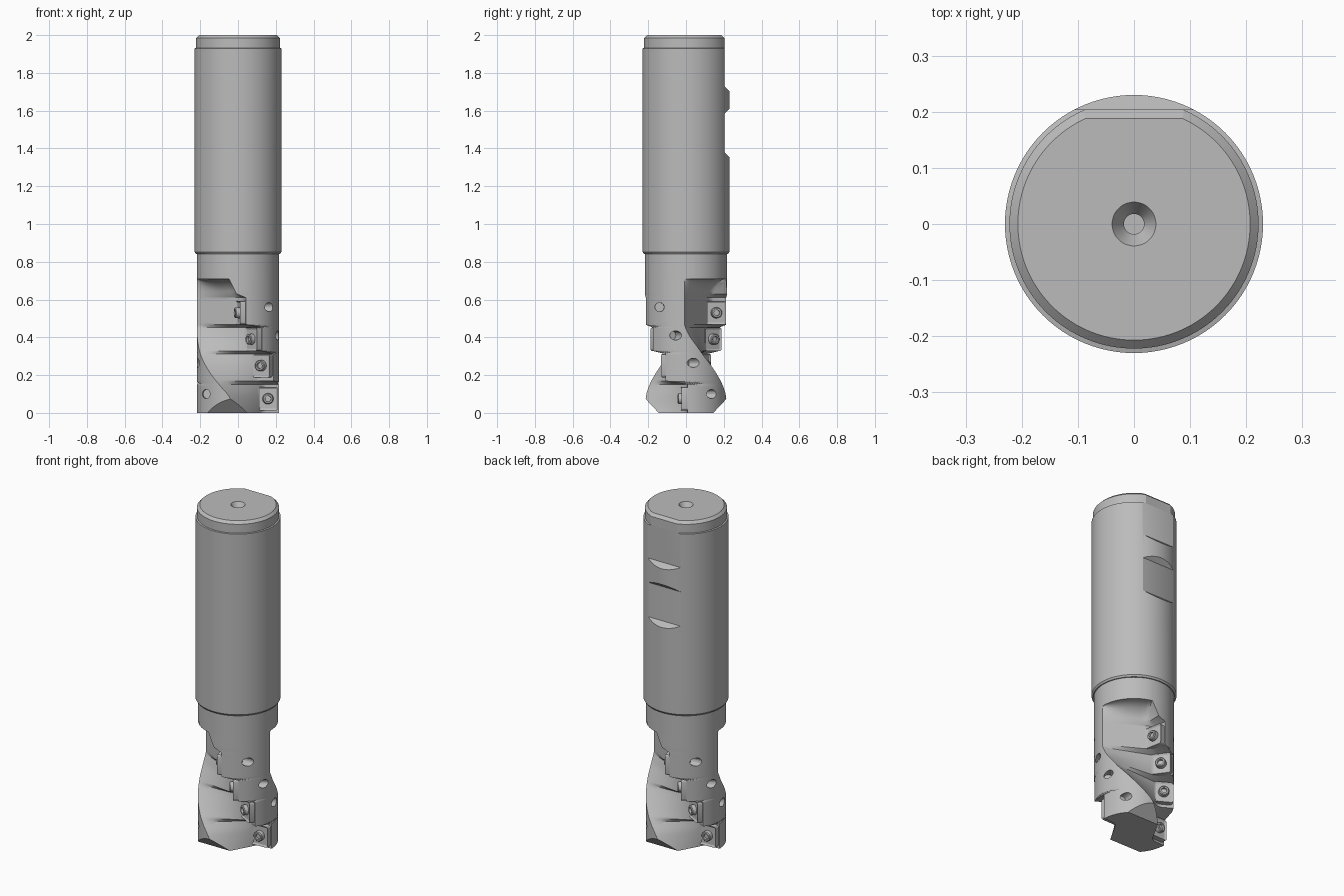
import bpy, bmesh, math
from mathutils import Matrix, Vector

cube = bpy.data.objects.get("Cube")
if cube:
    bpy.data.objects.remove(cube, do_unlink=True)

steel = bpy.data.materials.new("steel_grey")
steel.use_nodes = True
GREY = (0.5, 0.5, 0.5, 1)
steel.diffuse_color = GREY
steel.node_tree.nodes["Principled BSDF"].inputs["Base Color"].default_value = GREY

R = 0.217                                    # cutter body radius
INSERT_Z = (0.075, 0.25, 0.39, 0.53)         # insert centre heights
WALL_DEG = (2, -30, -54, -79)                # pocket wall direction at each insert


def finish(name, bm, smooth=30):
    bmesh.ops.remove_doubles(bm, verts=bm.verts, dist=1e-5)
    bmesh.ops.recalc_face_normals(bm, faces=bm.faces)
    me = bpy.data.meshes.new(name)
    bm.to_mesh(me)
    bm.free()
    me.materials.append(steel)
    ob = bpy.data.objects.new(name, me)
    bpy.context.collection.objects.link(ob)
    if smooth:
        shade(ob, smooth)
    return ob


def select(ob):
    bpy.ops.object.select_all(action='DESELECT')
    ob.select_set(True)
    bpy.context.view_layer.objects.active = ob


def shade(ob, angle=30):
    select(ob)
    bpy.ops.object.shade_smooth_by_angle(angle=math.radians(angle))


def cut(ob, bm):
    cutter = finish("cutter", bm, 0)
    cutter.hide_render = True
    select(ob)
    mod = ob.modifiers.new("cut", 'BOOLEAN')
    mod.operation, mod.solver, mod.object = 'DIFFERENCE', 'EXACT', cutter
    bpy.ops.object.modifier_apply(modifier=mod.name)
    bpy.data.objects.remove(cutter, do_unlink=True)
    shade(ob)


def prism(bm, yz, half, sign=1):
    """Extrude a y-z outline along x; sign -1 turns it half way round z."""
    ends = [[bm.verts.new((x, sign * y, z)) for y, z in yz] for x in (-half, half)]
    n = len(yz)
    bm.faces.new(ends[0])
    bm.faces.new(ends[1][::-1])
    for i in range(n):
        j = (i + 1) % n
        bm.faces.new((ends[0][i], ends[1][i], ends[1][j], ends[0][j]))


def interp(table, z):
    for (z0, a), (z1, b) in zip(table, table[1:]):
        if z <= z1:
            return a + (b - a) * max(0, z - z0) / (z1 - z0)
    return table[-1][1]


# Shank: turned profile with a countersunk centre hole
bm = bmesh.new()
prof = [(0, 1.945), (0.018, 1.945), (0.018, 1.965), (0.039, 2.0), (0.207, 2.0), (0.222, 1.985),
        (0.222, 1.932), (0.23, 1.93), (0.23, 0.852), (0.223, 0.842), (0, 0.842)]
vs = [bm.verts.new((r, 0, z)) for r, z in prof]
es = [bm.edges.new(p) for p in zip(vs, vs[1:])]
bmesh.ops.spin(bm, geom=vs + es, cent=(0, 0, 0), axis=(0, 0, 1), angle=math.tau, steps=96)
shank = finish("shank", bm)

# Clamping flats on the back of the shank
bm = bmesh.new()
prism(bm, [(0.186, 2.002), (0.204, 1.984), (0.204, 1.73), (0.24, 1.694), (0.24, 2.002)], 0.3)
prism(bm, [(0.204, 1.585), (0.24, 1.621), (0.24, 1.344), (0.204, 1.38)], 0.3)
cut(shank, bm)

# Cutter body: two stepped helical flutes, lofted ring by ring
WALL = [(0, 2), (0.15, 2), (0.17, -30), (0.312, -30), (0.328, -54), (0.452, -54),
        (0.468, -79), (0.61, -79), (0.63, -92), (0.72, -104)]
EDGE = [(0, -88), (0.1, -105), (0.2, -130), (0.3, -154), (0.4, -174), (0.46, -182), (0.72, -182)]


def polar(r, a):
    return Vector((r * math.cos(a), r * math.sin(a)))


def section(z):
    w, e = math.radians(interp(WALL, z)), math.radians(interp(EDGE, z))
    f = min(1, max(0, (z - 0.62) / 0.09))
    depth = math.sqrt(1 - f * f)
    foot, lip = polar(0.122, w - 0.12), polar(R, e)
    half = [polar(R, w), polar(0.15, w), polar(0.133, w - 0.04)]
    half += [foot.lerp(lip, i / 10) for i in range(11)]
    half += [polar(R, e + (w - math.pi - e) * i / 20) for i in range(1, 20)]
    half = [p.normalized() * (R - (R - p.length) * depth) for p in half]
    return half + [-p for p in half]


bm = bmesh.new()
zs = sorted({round(i * 0.015, 3) for i in range(47)} | {z for z, _ in WALL[:-1]}
            | {0.697, 0.702, 0.706, 0.709, 0.71, 0.845})
rings = [[bm.verts.new((p.x, p.y, z)) for p in section(z)] for z in zs]
for lo, hi in zip(rings, rings[1:]):
    for i in range(len(lo)):
        j = (i + 1) % len(lo)
        bm.faces.new((lo[i], lo[j], hi[j], hi[i]))
bm.faces.new(rings[0][::-1])
bm.faces.new(rings[-1])
bmesh.ops.triangulate(bm, faces=[f for f in bm.faces if len(f.verts) == 4])
body = finish("cutter_body", bm)

# Chamfered end of each land and slanted coolant holes behind each insert
bm = bmesh.new()
for turn in (0, 1):
    prism(bm, [(0.135, -0.01), (0.215, 0.075), (0.3, 0.075), (0.3, -0.01)], 0.3, 1 - 2 * turn)
    for z in (0.1, 0.265, 0.41, 0.56):
        a = math.radians(42 - 172 * (z - 0.08)) + math.pi * turn
        out = Vector((math.cos(a), math.sin(a), 0))
        side = Vector((-math.sin(a), math.cos(a), 0))
        axis = (out + side * 0.9).normalized()
        m = Matrix.Translation(out * 0.215 + Vector((0, 0, z))) @ axis.to_track_quat('Z', 'Y').to_matrix().to_4x4()
        bmesh.ops.create_cone(bm, cap_ends=True, segments=20, radius1=0.024, radius2=0.024,
                              depth=0.09, matrix=m)
cut(body, bm)


# Cutting inserts and their clamping screws, four along each flute
def build_insert(name, m):
    bm = bmesh.new()
    bmesh.ops.create_cube(bm, size=1, matrix=Matrix.Diagonal((0.106, 0.124, 0.05, 1)))
    upright = [e for e in bm.edges if abs(e.verts[0].co.z - e.verts[1].co.z) > 0.01]
    bmesh.ops.bevel(bm, geom=upright, offset=0.012, segments=3, affect='EDGES', profile=0.5)
    top = [f for f in bm.faces if f.normal.z > 0.9]
    bmesh.ops.inset_region(bm, faces=top, thickness=0.01, depth=-0.006)
    bm.transform(m @ Matrix.Translation((0, 0, 0.005)))
    finish(name, bm)


def build_screw(name, m):
    bm = bmesh.new()
    bmesh.ops.create_cone(bm, cap_ends=True, segments=24, radius1=0.03, radius2=0.028, depth=0.03)
    top = [f for f in bm.faces if f.normal.z > 0.9]
    bmesh.ops.inset_region(bm, faces=top, thickness=0.004, depth=0.004)
    bmesh.ops.inset_region(bm, faces=top, thickness=0.008)
    bmesh.ops.inset_region(bm, faces=top, thickness=0.001, depth=-0.012)
    bm.transform(m @ Matrix.Translation((0, 0, 0.03)))
    finish(name, bm)


for turn, side in enumerate(("front", "back")):
    for k, (z, deg) in enumerate(zip(INSERT_Z, WALL_DEG)):
        a = math.radians(deg) + math.pi * turn
        c, s = math.cos(a), math.sin(a)
        # local x is radial, y is up, z faces into the flute
        m = Matrix(((c, 0, s, 0.158 * c), (s, 0, -c, 0.158 * s), (0, 1, 0, z), (0, 0, 0, 1)))
        build_insert(f"{side}_insert_{k + 1}", m)
        build_screw(f"{side}_screw_{k + 1}", m)
